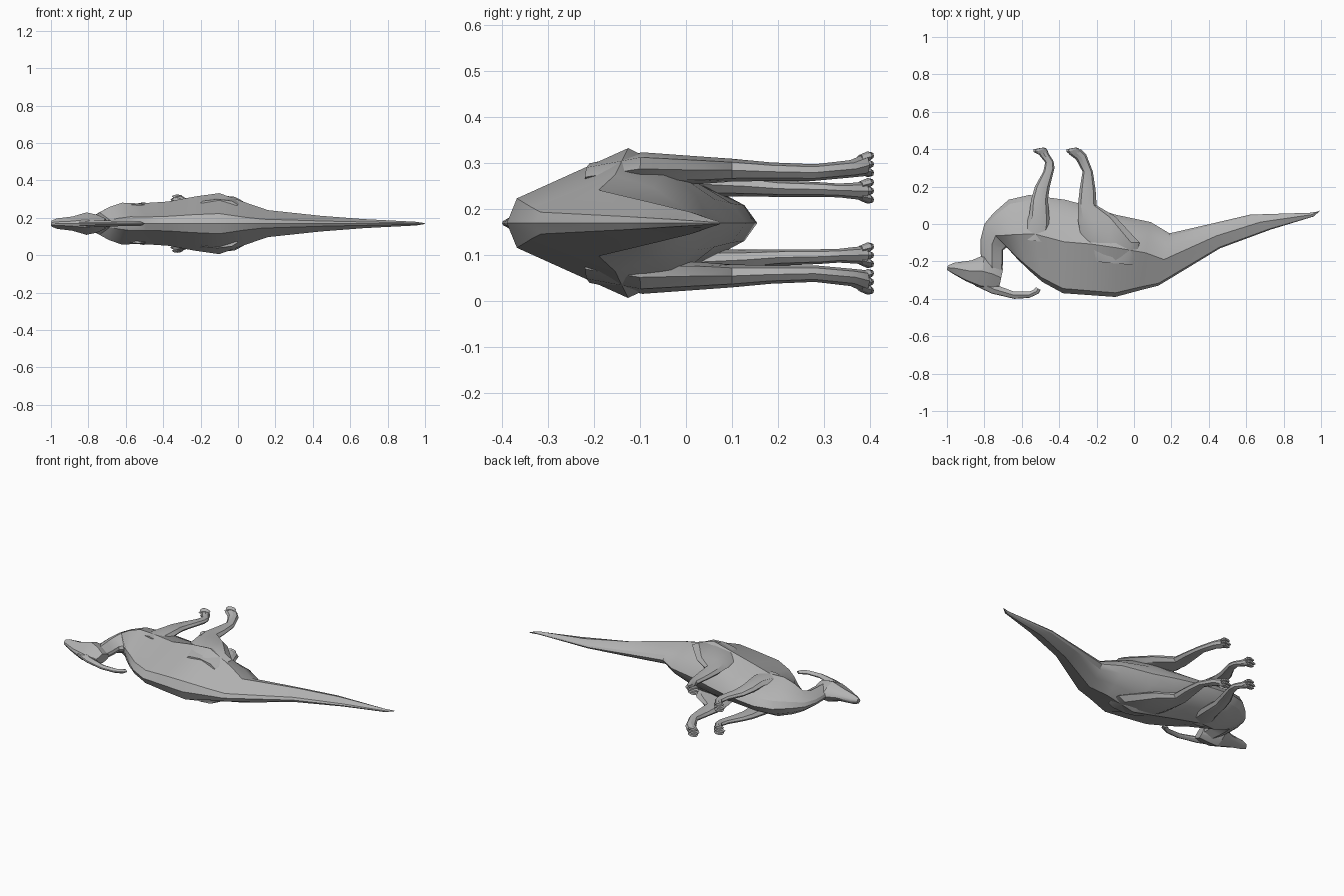
import bpy, bmesh, math

if "Cube" in bpy.data.objects:
    bpy.data.objects.remove(bpy.data.objects["Cube"], do_unlink=True)

MID = 0.169  # height of the symmetry plane; the animal lies on its side

grey = bpy.data.materials.new("plain grey")
grey.use_nodes = True
COL = (0.45, 0.45, 0.45, 1)
grey.diffuse_color = COL
grey.node_tree.nodes["Principled BSDF"].inputs["Base Color"].default_value = COL


def loft(name, stations, zc=0.0, side=1, limb=False):
    """Skin rings; station = (edge A x, y, edge B x, y, half width, widest fraction or z offset)."""
    bm = bmesh.new()
    rings = []
    for ax, ay, bx, by, w, last in stations:
        if limb:
            half = [(0, 0), (0.15, 0.7), (0.5, 1), (0.85, 0.7), (1, 0)]
            off = last + zc
        else:
            half = [(0, 0), (0.05, 0.33), (last, 1), (0.5 + last / 2, 0.74), (0.94, 0.36), (1, 0)]
            off = zc
        loop = half + [(t, -p) for t, p in half[-2:0:-1]]
        rings.append([bm.verts.new((ax + (bx - ax) * t, ay + (by - ay) * t,
                                    MID + side * (off + w * p))) for t, p in loop])
    n = len(rings[0])
    for r, s in zip(rings, rings[1:]):
        for i in range(n):
            j = (i + 1) % n
            bm.faces.new((r[i], r[j], s[j], s[i]))
    bm.faces.new(rings[0])
    bm.faces.new(rings[-1])
    bmesh.ops.recalc_face_normals(bm, faces=bm.faces)
    me = bpy.data.meshes.new(name)
    bm.to_mesh(me)
    bm.free()
    me.materials.append(grey)
    ob = bpy.data.objects.new(name, me)
    bpy.context.collection.objects.link(ob)
    bpy.ops.object.select_all(action="DESELECT")
    ob.select_set(True)
    bpy.context.view_layer.objects.active = ob
    bpy.ops.object.shade_smooth_by_angle(angle=math.radians(28))
    return ob


# Tail, torso and neck in one skin: back edge, belly edge, half width, widest fraction
loft("body", [
    (1.00, 0.075, 0.98, 0.065, 0.004, 0.5),
    (0.96, 0.04, 0.94, 0.06, 0.010, 0.5),
    (0.73, -0.03, 0.62, 0.05, 0.024, 0.5),
    (0.46, -0.13, 0.42, 0.003, 0.042, 0.5),
    (0.13, -0.33, 0.19, -0.05, 0.072, 0.5),
    (0.03, -0.355, 0.09, 0.01, 0.105, 0.55),
    (-0.10, -0.39, -0.10, 0.05, 0.163, 0.60),
    (-0.24, -0.38, -0.22, 0.09, 0.145, 0.58),
    (-0.38, -0.37, -0.37, 0.13, 0.118, 0.55),
    (-0.49, -0.31, -0.56, 0.155, 0.108, 0.55),
    (-0.57, -0.24, -0.67, 0.13, 0.112, 0.50),
    (-0.63, -0.18, -0.75, 0.06, 0.088, 0.50),
    (-0.68, -0.125, -0.80, 0.00, 0.060, 0.50),
    (-0.70, -0.14, -0.82, -0.08, 0.046, 0.50),
    (-0.70, -0.20, -0.82, -0.16, 0.043, 0.50),
    (-0.705, -0.26, -0.81, -0.21, 0.040, 0.50),
])

# Head from nape to beak
loft("head", [
    (-0.72, -0.335, -0.70, -0.24, 0.028, 0.5),
    (-0.76, -0.345, -0.75, -0.19, 0.048, 0.5),
    (-0.82, -0.34, -0.80, -0.165, 0.060, 0.5),
    (-0.90, -0.305, -0.87, -0.195, 0.038, 0.5),
    (-0.975, -0.262, -0.96, -0.207, 0.028, 0.5),
    (-1.00, -0.245, -0.995, -0.222, 0.016, 0.5),
])

# Long swept-back crest
loft("crest", [
    (-0.85, -0.33, -0.83, -0.28, 0.022, 0.5),
    (-0.76, -0.372, -0.74, -0.325, 0.018, 0.5),
    (-0.64, -0.40, -0.64, -0.362, 0.014, 0.5),
    (-0.56, -0.395, -0.56, -0.362, 0.013, 0.5),
    (-0.51, -0.372, -0.535, -0.350, 0.013, 0.5),
    (-0.50, -0.352, -0.525, -0.338, 0.009, 0.5),
])

# Limbs: front edge, rear edge, half width, offset from the symmetry plane
HIND = [
    (-0.22, -0.20, 0.00, -0.22, 0.030, 0.100),
    (-0.28, -0.09, 0.03, -0.10, 0.036, 0.118),
    (-0.30, 0.02, -0.10, 0.04, 0.030, 0.115),
    (-0.30, 0.10, -0.20, 0.10, 0.025, 0.115),
    (-0.29, 0.19, -0.205, 0.18, 0.020, 0.112),
    (-0.275, 0.28, -0.22, 0.28, 0.018, 0.110),
    (-0.31, 0.345, -0.255, 0.37, 0.019, 0.118),
    (-0.35, 0.375, -0.285, 0.40, 0.024, 0.126),
]
FORE = [
    (-0.61, -0.08, -0.46, -0.10, 0.026, 0.080),
    (-0.56, 0.05, -0.45, 0.00, 0.028, 0.086),
    (-0.55, 0.13, -0.46, 0.13, 0.022, 0.080),
    (-0.53, 0.20, -0.45, 0.20, 0.018, 0.075),
    (-0.485, 0.28, -0.425, 0.30, 0.016, 0.073),
    (-0.475, 0.33, -0.430, 0.335, 0.015, 0.071),
    (-0.50, 0.36, -0.455, 0.375, 0.018, 0.070),
    (-0.515, 0.38, -0.465, 0.398, 0.020, 0.070),
]
for side, label in ((1, "right"), (-1, "left")):
    for part, limb, tx, off in (("hind", HIND, -0.318, 0.128), ("front", FORE, -0.492, 0.070)):
        loft(f"{label}_{part}_leg", limb, side=side, limb=True)
        # Three blunt toes spread across each foot
        for k in (-1, 0, 1):
            dx = -0.008 if k == 0 else 0.002
            loft(f"{label}_{part}_toe_{k + 2}", [
                (tx - 0.02, 0.372, tx + 0.03, 0.385, 0.009, k * 0.012),
                (tx - 0.036 + dx, 0.385, tx + 0.022, 0.405, 0.011, k * 0.017),
                (tx - 0.036 + dx, 0.400, tx + 0.008, 0.409, 0.007, k * 0.019),
            ], zc=off, side=side, limb=True)
